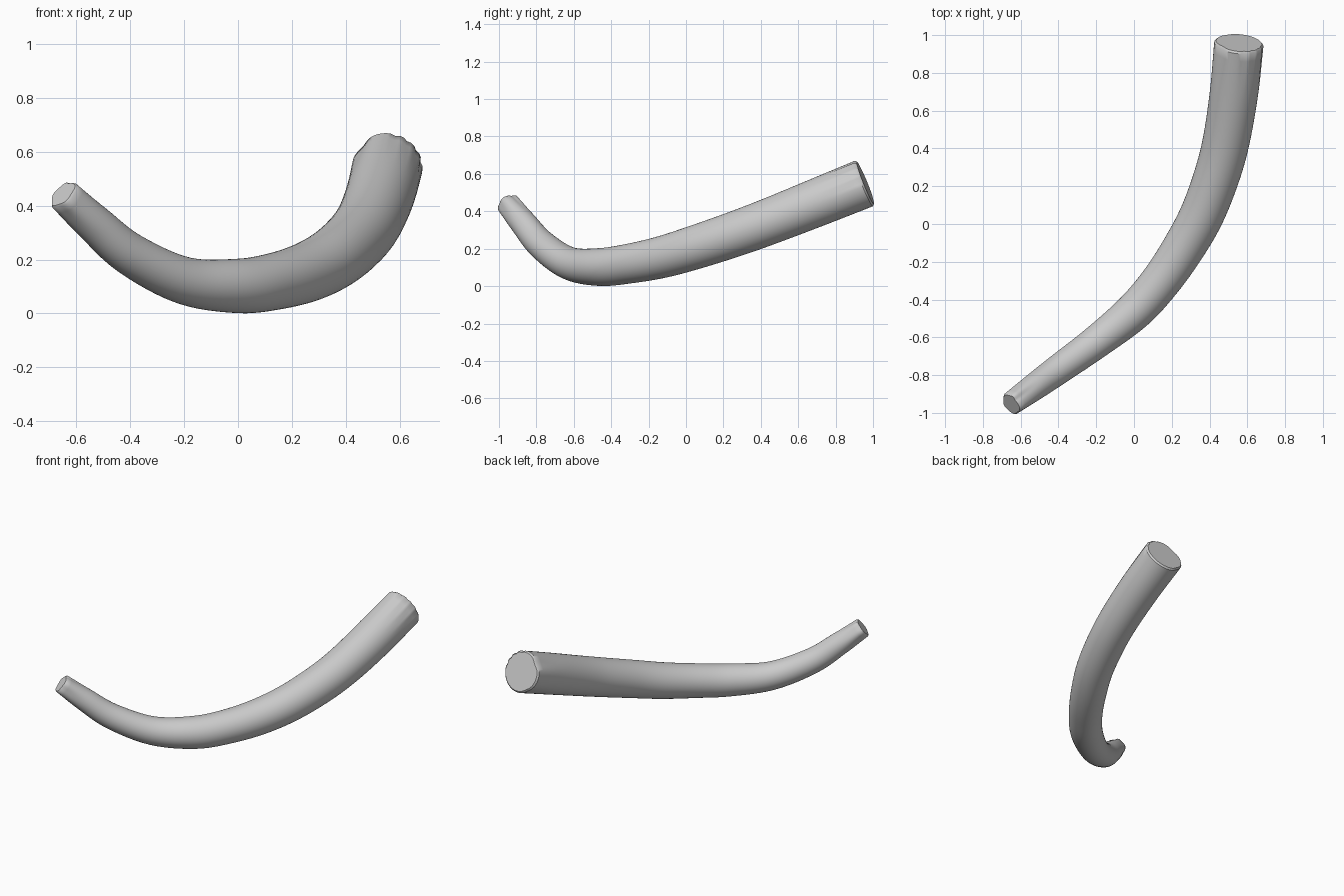
import bpy, bmesh, math
from mathutils import Vector

if "Cube" in bpy.data.objects:
    bpy.data.objects.remove(bpy.data.objects["Cube"])

# Centre line of the branch: x, y, z, radius (thin end to thick end)
PATH = [
    (-0.645, -0.950, 0.440, 0.063),
    (-0.535, -0.868, 0.335, 0.071),
    (-0.40, -0.770, 0.220, 0.079),
    (-0.20, -0.625, 0.122, 0.088),
    (0.00, -0.463, 0.102, 0.101),
    (0.14, -0.305, 0.120, 0.106),
    (0.26, -0.130, 0.155, 0.112),
    (0.36, 0.050, 0.208, 0.117),
    (0.44, 0.260, 0.278, 0.121),
    (0.49, 0.450, 0.348, 0.124),
    (0.53, 0.700, 0.447, 0.128),
    (0.555, 0.950, 0.548, 0.131),
]
SIDES, STEPS = 48, 6


def spline(pts, steps):
    """Catmull-Rom interpolation through 4D points."""
    p = [Vector(q) for q in pts]
    p = [2 * p[0] - p[1]] + p + [2 * p[-1] - p[-2]]
    out = []
    for i in range(1, len(p) - 2):
        a, b, c, d = p[i - 1:i + 3]
        for k in range(steps):
            t = k / steps
            out.append(0.5 * (2 * b + (c - a) * t + (2 * a - 5 * b + 4 * c - d) * t * t
                              + (3 * b - a - 3 * c + d) * t ** 3))
    return out + [p[-2]]


def bump(a, centre, width):
    """Smooth bump around one angle, in degrees."""
    d = (a - centre + 180) % 360 - 180
    return math.exp(-(d / width) ** 2)


def thick_profile(a):
    """Broken bark: shallow grooves upper right, flat at upper left."""
    grooves = sum(bump(a, c, 5) for c in (8, 30, 52, 75))
    return 1 - 0.05 * grooves - 0.10 * bump(a, 140, 18) - 0.04 * bump(a, 235, 14)


def thin_profile(a):
    """Roughly faceted tip with one notch."""
    return 0.98 - 0.05 * math.cos(math.radians(5 * a)) - 0.16 * bump(a, 95, 16)


samples = spline(PATH, STEPS)
centres = [s.xyz for s in samples]
n = len(samples)
lengths = [0.0]
for i in range(1, n):
    lengths.append(lengths[-1] + (centres[i] - centres[i - 1]).length)

bm = bmesh.new()


def add_ring(i, scale=1.0, push=0.0):
    t = (centres[min(i + 1, n - 1)] - centres[max(i - 1, 0)]).normalized()
    side = t.cross(Vector((0, 0, 1))).normalized()
    up = side.cross(t)
    w0 = max(0, 1 - lengths[i] / 0.20) ** 1.5
    w1 = max(0, 1 - (lengths[-1] - lengths[i]) / 0.28) ** 1.5
    ring = []
    for k in range(SIDES):
        a = 360 * k / SIDES
        r = samples[i].w * scale
        r *= 1 + w0 * (thin_profile(a) - 1) + w1 * (thick_profile(a) - 1)
        v = math.radians(a)
        ring.append(bm.verts.new(centres[i] + t * push
                                 + (side * math.cos(v) + up * math.sin(v)) * r))
    return ring


# Shaft, with a small worn rim at each end
rings = [add_ring(0, 0.90, -0.008)]
rings += [add_ring(i) for i in range(n)]
rings += [add_ring(n - 1, 0.93, 0.010)]
for r0, r1 in zip(rings, rings[1:]):
    for k in range(SIDES):
        j = (k + 1) % SIDES
        bm.faces.new((r0[k], r0[j], r1[j], r1[k]))

# Broken end faces
for ring in (rings[0], rings[-1]):
    bm.faces.new(ring)
bmesh.ops.recalc_face_normals(bm, faces=bm.faces)

mesh = bpy.data.meshes.new("curved_branch")
bm.to_mesh(mesh)
bm.free()
branch = bpy.data.objects.new("curved_branch", mesh)
bpy.context.collection.objects.link(branch)
bpy.context.view_layer.objects.active = branch
branch.select_set(True)
bpy.ops.object.shade_smooth_by_angle(angle=math.radians(40))
